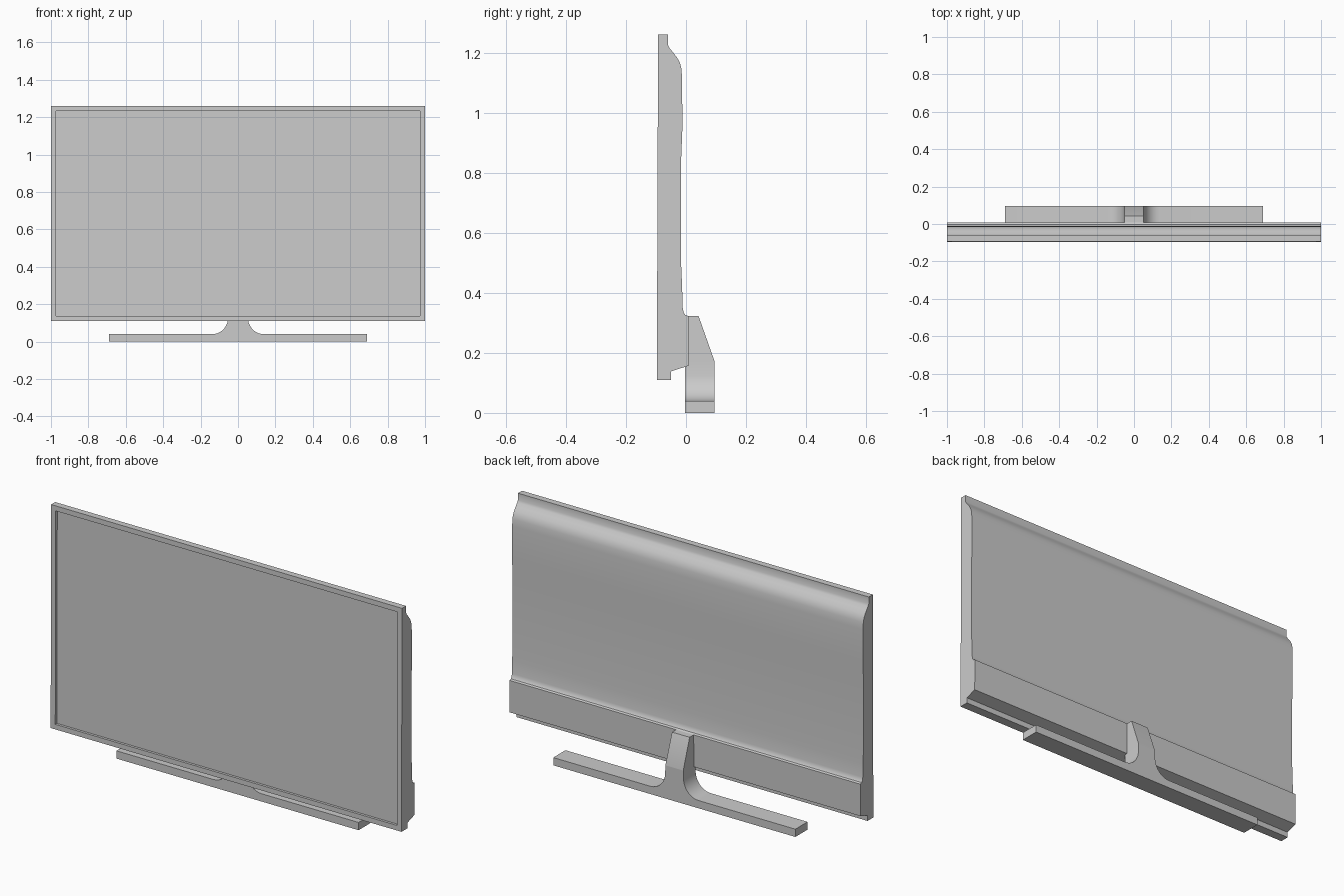
import bpy, bmesh, math
from mathutils import Vector

if "Cube" in bpy.data.objects:
    bpy.data.objects.remove(bpy.data.objects["Cube"])


def prism(bm, points, offset):
    """Extrude a closed profile along the offset vector."""
    face = bm.faces.new([bm.verts.new(p) for p in points])
    ext = bmesh.ops.extrude_face_region(bm, geom=[face])
    moved = [v for v in ext["geom"] if isinstance(v, bmesh.types.BMVert)]
    bmesh.ops.translate(bm, verts=moved, vec=offset)
    bmesh.ops.recalc_face_normals(bm, faces=bm.faces)


def finish(bm, name):
    mesh = bpy.data.meshes.new(name)
    bm.to_mesh(mesh)
    bm.free()
    obj = bpy.data.objects.new(name, mesh)
    bpy.context.collection.objects.link(obj)
    bpy.ops.object.select_all(action='DESELECT')
    obj.select_set(True)
    bpy.context.view_layer.objects.active = obj
    bpy.ops.object.shade_smooth_by_angle(angle=math.radians(30))
    return obj


# Television housing: side profile (y, z) swept across the width
profile = [
    (-0.097, 0.11), (-0.093, 1.26), (-0.060, 1.26), (-0.060, 1.225),
    (-0.054, 1.214), (-0.042, 1.199), (-0.029, 1.182), (-0.020, 1.165),
    (-0.015, 1.145), (-0.013, 1.11), (-0.012, 0.95), (-0.016, 0.85),
    (-0.016, 0.49), (-0.013, 0.42), (-0.011, 0.35), (-0.008, 0.335),
    (-0.002, 0.326), (0.009, 0.322), (0.008, 0.157), (-0.050, 0.138),
    (-0.050, 0.11),
]
bm = bmesh.new()
prism(bm, [(-1, y, z) for y, z in profile], Vector((2, 0, 0)))

# Screen recessed inside a narrow bezel
front = min(bm.faces, key=lambda f: f.calc_center_median().y)
bmesh.ops.inset_region(bm, faces=[front], thickness=0.026, use_even_offset=True)
ext = bmesh.ops.extrude_face_region(bm, geom=[front])
verts = [v for v in ext["geom"] if isinstance(v, bmesh.types.BMVert)]
bmesh.ops.translate(bm, verts=verts, vec=(0, 0.013, 0))
if front.is_valid:
    bmesh.ops.delete(bm, geom=[front], context='FACES_ONLY')
bmesh.ops.recalc_face_normals(bm, faces=bm.faces)
finish(bm, "television_housing")

# Stand: foot bar with a filleted neck, mirrored half profile (x, z)
steps = 8
fillet = []
for i in range(steps + 1):
    a = math.radians(85) * i / steps
    fillet.append((0.137 - 0.085 * math.sin(a), 0.04 + 0.092 * (1 - math.cos(a))))
half = [(0.69, 0), (0.69, 0.04)] + fillet + [(0.051, 0.17), (0.05, 0.322)]
outline = half + [(-x, z) for x, z in reversed(half)]
bm = bmesh.new()
prism(bm, [(x, -0.004, z) for x, z in outline], Vector((0, 0.099, 0)))

# Slope the back of the neck
cut = bmesh.ops.bisect_plane(
    bm, geom=bm.verts[:] + bm.edges[:] + bm.faces[:],
    plane_co=(0, 0.095, 0.172), plane_no=(0, 0.150, 0.053), clear_outer=True)
rim = [e for e in bm.edges if e.is_boundary]
bmesh.ops.holes_fill(bm, edges=rim, sides=0)
bmesh.ops.recalc_face_normals(bm, faces=bm.faces)
finish(bm, "stand")
